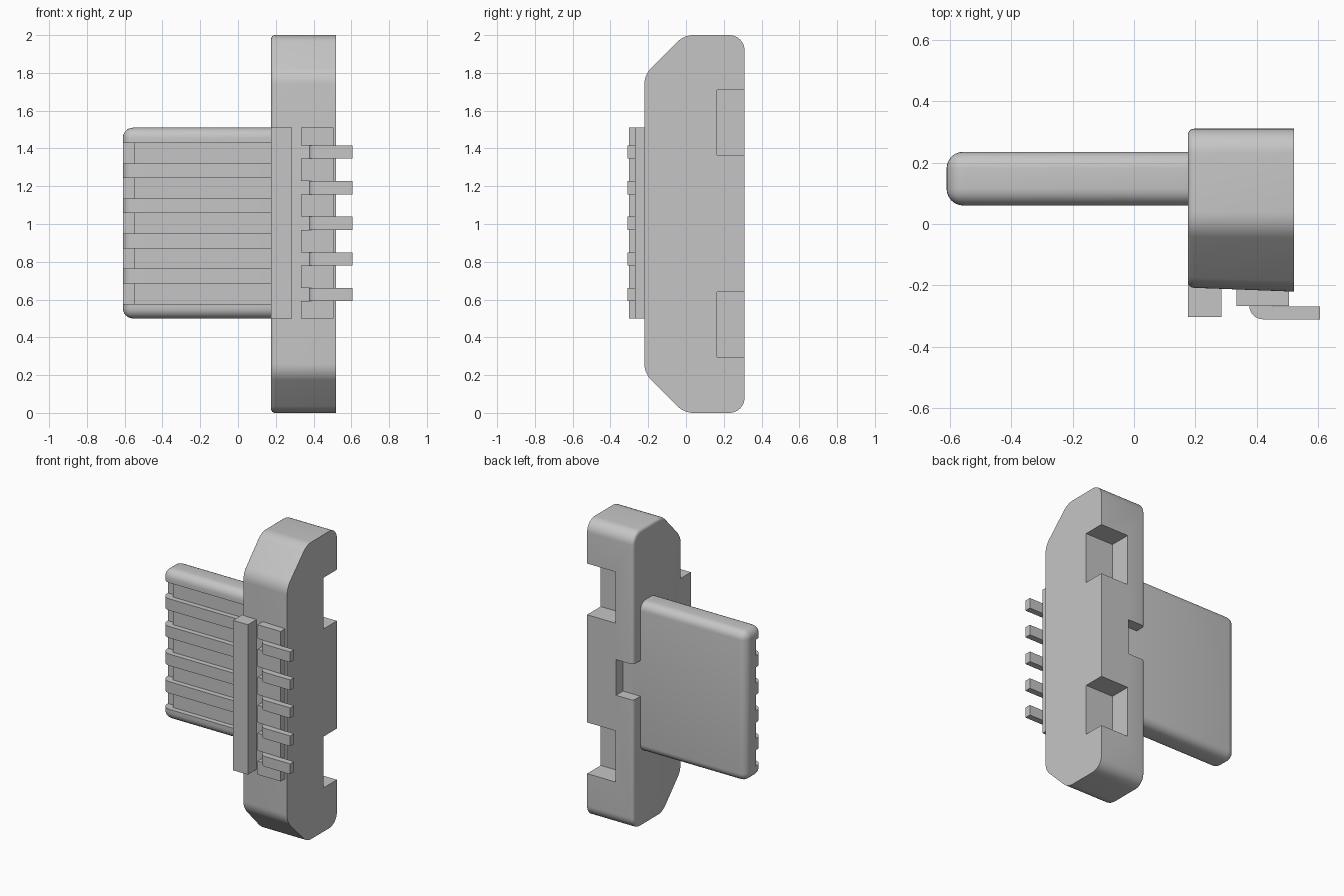
import bpy, bmesh, math
from mathutils import Vector

cube = bpy.data.objects.get("Cube")
if cube:
    bpy.data.objects.remove(cube, do_unlink=True)

grey = bpy.data.materials.new("light grey plastic")
grey.use_nodes = True
COLOUR = (0.56, 0.56, 0.56, 1)
grey.diffuse_color = COLOUR
grey.node_tree.nodes["Principled BSDF"].inputs["Base Color"].default_value = COLOUR


def finish(name, bm, smooth=False):
    bmesh.ops.recalc_face_normals(bm, faces=bm.faces)
    mesh = bpy.data.meshes.new(name)
    bm.to_mesh(mesh)
    bm.free()
    mesh.materials.append(grey)
    ob = bpy.data.objects.new(name, mesh)
    bpy.context.collection.objects.link(ob)
    if smooth:
        smooth_shade(ob)
    return ob


def select(ob):
    bpy.ops.object.select_all(action='DESELECT')
    ob.select_set(True)
    bpy.context.view_layer.objects.active = ob


def smooth_shade(ob):
    select(ob)
    bpy.ops.object.shade_smooth_by_angle(angle=math.radians(30))


def add_box(bm, x, y, z):
    verts = bmesh.ops.create_cube(bm, size=1)["verts"]
    for v in verts:
        v.co = [r[0] + (c + 0.5) * (r[1] - r[0]) for c, r in zip(v.co, (x, y, z))]


def boxes(name, ranges):
    bm = bmesh.new()
    for r in ranges:
        add_box(bm, *r)
    return finish(name, bm)


def cut(ob, ranges):
    cutter = boxes("cutter", ranges)
    cutter.hide_render = True
    mod = ob.modifiers.new("cut", 'BOOLEAN')
    mod.operation, mod.solver, mod.object = 'DIFFERENCE', 'EXACT', cutter
    select(ob)
    bpy.ops.object.modifier_apply(modifier=mod.name)
    bpy.data.objects.remove(cutter, do_unlink=True)
    smooth_shade(ob)


def rounded(corners, steps=8):
    """Replace each corner (a, b, setback) by a circular arc."""
    out = []
    for i, (a, b, d) in enumerate(corners):
        p = Vector((a, b))
        prev = Vector(corners[i - 1][:2]) - p
        nxt = Vector(corners[(i + 1) % len(corners)][:2]) - p
        if d == 0:
            out.append(p)
            continue
        w = math.sin(prev.angle(nxt) / 2)
        s, e = p + prev.normalized() * d, p + nxt.normalized() * d
        for k in range(steps + 1):
            t = k / steps
            k0, k1, k2 = (1 - t) ** 2, 2 * w * t * (1 - t), t * t
            out.append((s * k0 + p * k1 + e * k2) / (k0 + k1 + k2))
    return out


def prism(points, to_3d, lo, hi):
    bm = bmesh.new()
    rings = [[bm.verts.new(to_3d(p, h)) for p in points] for h in (lo, hi)]
    bm.faces.new(rings[0])
    bm.faces.new(rings[1])
    n = len(points)
    for i in range(n):
        j = (i + 1) % n
        bm.faces.new((rings[0][i], rings[0][j], rings[1][j], rings[1][i]))
    return bm


# Flange body: chamfered upright plate with slight draft on its front
X0, X1 = 0.175, 0.52
half = [(-0.22, 1.79, 0.05), (-0.01, 2.0, 0.05), (0.31, 2.0, 0.08)]
outline = rounded(half + [(y, 2 - z, d) for y, z, d in reversed(half)])
bm = prism(outline, lambda p, x: (x, p[0] * (0.94 if x == X0 and p[0] < 0 else 1), p[1]), X0, X1)
bmesh.ops.recalc_face_normals(bm, faces=bm.faces)
rim = [e for e in bm.edges if all(abs(v.co.x - X0) < 1e-4 for v in e.verts)]
bmesh.ops.bevel(bm, geom=rim, offset=0.02, segments=4, profile=0.5, affect='EDGES')
body = finish("flange_body", bm)
cut(body, [((0.31, 0.7), (0.165, 0.5), (0.295, 0.64)),
           ((0.31, 0.7), (0.165, 0.5), (1.365, 1.71)),
           ((0, 0.305), (0.235, 0.5), (0.88, 1.12))])

# Tongue: rounded slab with contact grooves on its front side
PITCH = 0.186
groove_centres = [1.0035 + PITCH * k for k in range(-2, 3)]
bm = bmesh.new()
add_box(bm, (-0.61, 0.29), (0.06, 0.235), (0.5, 1.51))
bmesh.ops.bevel(bm, geom=bm.edges[:], offset=0.055, segments=6, profile=0.5, affect='EDGES')
tongue = finish("tongue", bm)
cut(tongue, [((-0.7, 0.18), (0, 0.125), (z - 0.054, z + 0.054)) for z in groove_centres])

# Flat contacts lying in the grooves
boxes("groove_contacts", [((-0.55, 0.19), (0.095, 0.14), (z - 0.054, z + 0.054))
                          for z in groove_centres])

# Bar on the front of the flange
boxes("front_bar", [((X0, 0.285), (-0.302, -0.15), (0.5, 1.51))])

# Terminal pad with a small recess ahead of each pin
PIN = 0.035
pin_centres = [1.0035 + 0.1885 * k for k in range(-2, 3)]
edges = [0.5] + [z + s * PIN for z in pin_centres for s in (-1, 1)] + [1.51]
boxes("terminal_pad", [((0.333 if i % 2 == 0 else 0.375, 0.505), (-0.267, -0.15), pair)
                       for i, pair in enumerate(zip(edges, edges[1:]))])

# Terminal pins with a curved heel
pin_side = rounded([(0.375, -0.25, 0), (0.375, -0.31, 0.045), (0.605, -0.31, 0),
                    (0.605, -0.268, 0), (0.45, -0.268, 0), (0.45, -0.25, 0)])
for n, z in enumerate(pin_centres):
    bm = prism(pin_side, lambda p, h: (p[0], p[1], h), z - PIN, z + PIN)
    finish(f"terminal_pin_{n + 1}", bm, smooth=True)
